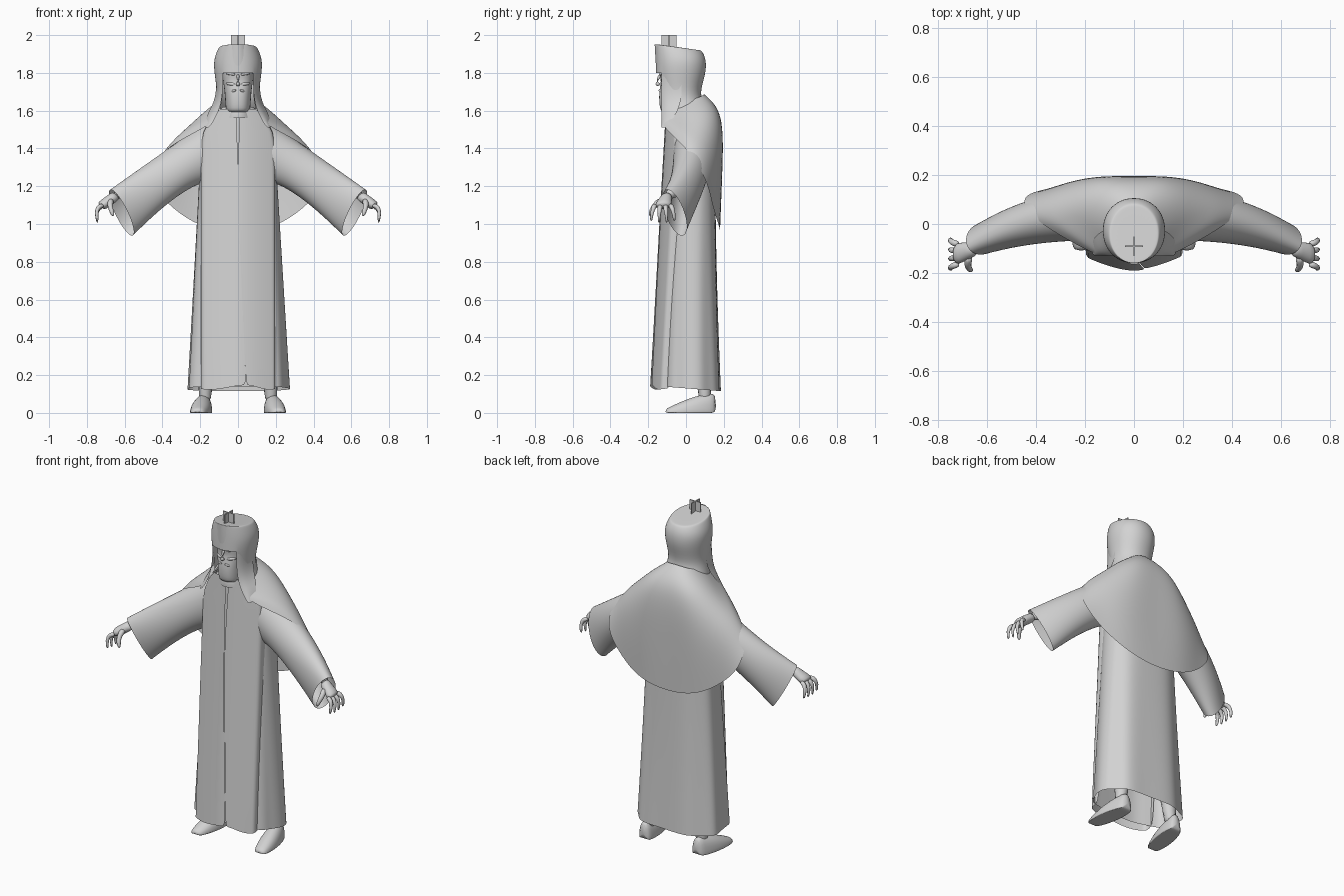
import bpy, bmesh
from math import sin, cos, pi, copysign
from mathutils import Vector as V

cube = bpy.data.objects.get("Cube")
if cube:
    bpy.data.objects.remove(cube)

GREY = (0.65, 0.65, 0.65, 1)
clay = bpy.data.materials.new("light_grey")
clay.use_nodes = True
clay.diffuse_color = GREY
clay.node_tree.nodes["Principled BSDF"].inputs["Base Color"].default_value = GREY


def loft(name, rings, closed=True, caps=(), mirror=False, sub=2, smooth=True, drop=None):
    """Skin equal-length rows of points; caps lists row indices to fill."""
    bm = bmesh.new()
    rows = [[bm.verts.new(point) for point in ring] for ring in rings]
    count = len(rows[0])
    for upper, lower in zip(rows, rows[1:]):
        for i in range(count if closed else count - 1):
            j = (i + 1) % count
            bm.faces.new((upper[i], upper[j], lower[j], lower[i]))
    for cap in caps:
        bm.faces.new(rows[cap])
    if drop:
        unwanted = [face for face in bm.faces if drop(face.calc_center_median())]
        bmesh.ops.delete(bm, geom=unwanted, context='FACES')
    bmesh.ops.recalc_face_normals(bm, faces=bm.faces)
    mesh = bpy.data.meshes.new(name)
    bm.to_mesh(mesh)
    bm.free()
    mesh.materials.append(clay)
    for polygon in mesh.polygons:
        polygon.use_smooth = smooth
    part = bpy.data.objects.new(name, mesh)
    bpy.context.collection.objects.link(part)
    if mirror:
        modifier = part.modifiers.new("Mirror", 'MIRROR')
        modifier.merge_threshold = 0.0005
    if sub:
        modifier = part.modifiers.new("Subdivision", 'SUBSURF')
        modifier.levels = modifier.render_levels = sub


def circle(count):
    """Cosine and sine pairs around a circle."""
    return [(cos(2 * pi * i / count), sin(2 * pi * i / count)) for i in range(count)]


def steps(count):
    """Even fractions from zero to one."""
    return [i / count for i in range(count + 1)]


def oval(z, half, front, back, power=1.0, fold=0.0, tilt=0.0):
    """Horizontal squashed ring, with optional cloth folds and slope."""
    points = []
    for i, (c, s) in enumerate(circle(32)):
        ripple = 1 + fold * sin(7 * pi * i / 16 + 1)
        x = half * copysign(abs(c) ** power, c) * ripple
        depth = (back - front) / 2 * copysign(abs(s) ** power, s) * ripple
        y = (front + back) / 2 + depth
        points.append((x, y, z + tilt * y))
    return points


def tube(name, path, radii, mirror=True):
    """Round limb along a path, one radius per point."""
    path = [V(point) for point in path]
    rings = []
    for i, (point, radius) in enumerate(zip(path, radii)):
        along = path[min(i + 1, len(path) - 1)] - path[max(i - 1, 0)]
        turn = along.to_track_quat('Z', 'Y')
        rings.append([point + turn @ V((radius * c, radius * s, 0)) for c, s in circle(8)])
    loft(name, rings, caps=(0, -1), sub=1, mirror=mirror)


# Robe body, flaring and folding towards a sloping hem
robe = [oval(1.62, .08, -.07, .09, .75), oval(1.56, .16, -.08, .13, .75)]
for t in steps(6):
    robe.append(oval(1.45 - 1.32 * t, .195 + .075 * t, -.083 - .042 * t,
                     .155 + .03 * t * t, .75, .035 * t, -.08 * t ** 4))
loft("robe", robe)


# Bowed front panel in two halves with a slanting seam and a neck slit
def panel_point(side, u, z):
    edge = side * (.2 - .8 * max(0, z - 1.5))
    seam = .045 * max(0, 1.1 - z) + side * .03 * max(0, z - 1.3)
    x = seam + (edge - seam) * u
    bow = .058 * abs(x / .2) ** 1.6
    return V((x, -.105 - .057 * (1.6 - z) + bow + .002 * side,
              z + .012 * cos(4 * u) * (z < .2)))


for side, label in ((1, "left"), (-1, "right")):
    rows = []
    for t in steps(12):
        z = 1.61 - 1.475 * t
        row = [panel_point(side, u, z) for u in steps(10)]
        rows.append(row + [row[-1] + V((-.005 * side, .06, 0))])
    loft("front_panel_" + label, rows, closed=False, sub=1)

# Wide sleeves, opening and turning forward towards the cuff
sleeve = []
for t in steps(6):
    top = V((.13 + .545 * t, .045 - .145 * t * t, 1.57 - .385 * t))
    bottom = V((.17 + .39 * t, .03 - .05 * t * t, 1.22 - .285 * t ** 1.4))
    thickness = V((sin(.6 * t), cos(.6 * t), 0)) * (.106 - .042 * t * t)
    sleeve.append([(top + bottom) / 2 + (top - bottom) / 2 * c + thickness * s
                   for c, s in circle(16)])
loft("sleeves", sleeve, mirror=True)

# Shoulder cape: half rows from the back centre round to the front
CAPE = [[(0, .1, 1.69), (.06, .09, 1.68), (.1, .04, 1.66),
         (.1, -.03, 1.64), (.1, -.08, 1.61), (.1, -.11, 1.6)],
        [(0, .2, 1.6), (.13, .2, 1.59), (.2, .13, 1.59),
         (.21, .04, 1.58), (.17, -.06, 1.56), (.13, -.12, 1.56)],
        [(0, .19, 1.3), (.18, .2, 1.32), (.31, .17, 1.37),
         (.36, .1, 1.44), (.33, 0, 1.48), (.15, -.12, 1.54)],
        [(0, .18, .95), (.2, .18, .98), (.36, .14, 1.09),
         (.46, .12, 1.21), (.44, .03, 1.38), (.17, -.12, 1.51)]]
loft("cape", CAPE, closed=False, mirror=True, sub=3)

# Tall hat with head cloth, open around the face: height, half width, back
HAT = [(1.93, .09, .07), (1.93, .1, .08), (1.92, .107, .09), (1.87, .13, .107),
       (1.8, .126, .107), (1.7, .11, .073), (1.64, .12, .09), (1.58, .14, .14)]
loft("hat_and_head_cloth",
     [oval(z, half, -.16 + .2 * max(0, 1.8 - z), back, .95, tilt=-.14 * (z > 1.9))
      for z, half, back in HAT],
     caps=(0,), drop=lambda c: c.z < 1.8 and abs(c.x) < .085 and c.y < -.02)
loft("hat_front_plate",
     [[(u * (.072 - .027 * t), -.16 - .008 * t + .025 * u * u, 1.815 + .135 * t)
       for u in (-1, -.5, 0, .5, 1)] for t in steps(2)], closed=False, sub=2)

# Broad lappets beside the face: inner edge, outer edge, outer depth, height
LAPPET = [(.08, .124, -.04, 1.86), (.08, .12, -.03, 1.8), (.08, .112, -.02, 1.71),
          (.09, .132, -.03, 1.63), (.115, .17, -.06, 1.57), (.15, .175, -.1, 1.51)]
loft("lappets", [[(inner, -.13, z), (inner * .6 + outer * .4 + .008, depth * .4 - .09, z),
                  (outer, depth, z)] for inner, outer, depth, z in LAPPET],
     closed=False, mirror=True)

# Crossed plates on top of the hat
for name, wide, deep in (("crest_cross_plate", .036, .003), ("crest_long_plate", .003, .04)):
    corners = ((-1, -1), (1, -1), (1, 1), (-1, 1))
    loft(name, [[(a * wide, b * deep - .09, z) for a, b in corners] for z in (1.93, 2)],
         caps=(0, 1), sub=0, smooth=False)

# Head with squared beard, and a collar below
FACE = [(1.59, .06, -.12), (1.6, .065, -.14), (1.7, .07, -.145),
        (1.76, .08, -.13), (1.79, .08, -.14), (1.84, .075, -.135)]
loft("head", [oval(z, half, front, .06, .8) for z, half, front in FACE], caps=(0, -1))
loft("collar", [oval(1.62, .06, -.1, .06), oval(1.6, .07, -.12, .06),
                oval(1.56, .08, -.12, .06)])

# Facial features: height, rise, front, reach, thickness
FEATURES = [("brows", 1.79, .006, -.138, .065, .009), ("eyes", 1.77, .001, -.13, .044, .007),
            ("cheeks", 1.737, .006, -.13, .065, .012),
            ("moustache", 1.71, -.008, -.142, .045, .008)]
for name, z, rise, front, reach, thick in FEATURES:
    tube(name, [(.2 * reach, front, z), (.6 * reach, front + .005, z + rise),
                (reach, front + .025, z + rise)], [.7 * thick, thick, .5 * thick])
tube("nose", [(0, -.134, 1.795), (0, -.15, 1.765), (0, -.158, 1.745), (0, -.14, 1.733)],
     [.008, .01, .014, .012], mirror=False)

# Forearms, palms and fingers
tube("forearms", [(.5, 0, 1.22), (.6, -.06, 1.17), (.655, -.1, 1.15)], [.045, .035, .028])
loft("palms", [[(.64 + .09 * t + .02 * c, -.1 - .024 * t + (.028 + .022 * t) * s,
                 1.155 - .065 * t + .021 * c) for c, s in circle(10)] for t in steps(3)],
     caps=(0, -1), mirror=True, sub=1)
for i, label in enumerate(("index", "middle", "ring", "little")):
    spread = i - 1.5
    y, lift = -.123 + .026 * spread, .008 * abs(spread)
    tube(label + "_fingers",
         [(.71, y, 1.1), (.742, y + .006 * spread, 1.08 + lift),
          (.751, y + .013 * spread, 1.045 + lift), (.743, y + .015 * spread, 1 + lift)],
         [.014, .015, .013, .009])
tube("thumbs", [(.67, -.13, 1.13), (.68, -.165, 1.1), (.67, -.185, 1.07), (.66, -.19, 1.04)],
     [.02, .016, .014, .009])

# Legs and flat-soled feet, turned slightly outwards
tube("legs", [(.16, .05, .6), (.165, .08, .3), (.172, .1, .12), (.178, .1, .05)],
     [.06, .055, .042, .045])
feet = []
for t in steps(8):
    width = .056 * sin(pi * (.1 + .8 * t)) ** .5
    height = .02 + .085 * cos(pi / 2 * t)
    feet.append([(.175 + .04 * t + width * c, .16 - .27 * t, height * max(0, s) ** .8)
                 for c, s in circle(16)])
loft("feet", feet, caps=(0, -1), mirror=True, sub=1)
